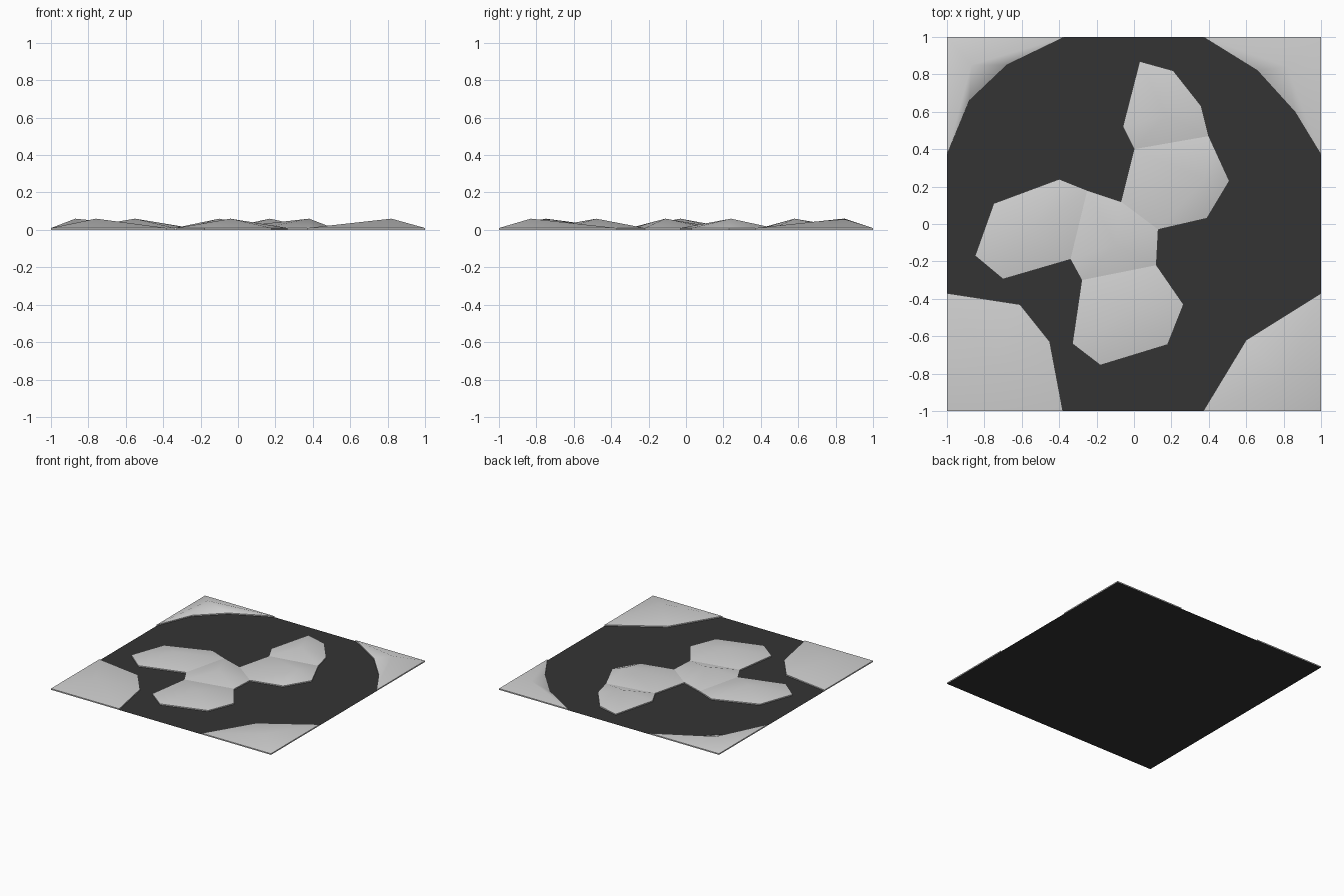
import bpy, bmesh, math

if "Cube" in bpy.data.objects:
    bpy.data.objects.remove(bpy.data.objects["Cube"])


def material(name, v):
    m = bpy.data.materials.new(name)
    m.diffuse_color = (v, v, v, 1)
    m.use_nodes = True
    m.node_tree.nodes["Principled BSDF"].inputs["Base Color"].default_value = m.diffuse_color
    return m


dark = material("charcoal", 0.034)
light = material("pale grey", 0.64)
RIM, PEAK = 0.01, 0.06


def finish(bm, name, mat):
    me = bpy.data.meshes.new(name)
    bm.to_mesh(me)
    bm.free()
    me.materials.append(mat)
    ob = bpy.data.objects.new(name, me)
    bpy.context.collection.objects.link(ob)
    return ob


def mound(name, peak, outline, walls):
    """Shallow smooth fan from a rim to one peak; short walls on the first 'walls' edges."""
    bm = bmesh.new()
    area = sum(a[0] * b[1] - b[0] * a[1]
               for a, b in zip(outline, outline[1:] + outline[:1]))
    top = bm.verts.new((*peak, PEAK))
    rim = [bm.verts.new((x, y, RIM)) for x, y in outline]
    wall_a = [bm.verts.new((x, y, RIM)) for x, y in outline]
    wall_b = [bm.verts.new((x, y, 0)) for x, y in outline]
    n = len(outline)
    for i in range(n):
        j = (i + 1) % n
        tri = [top, rim[i], rim[j]]
        quad = [wall_a[i], wall_b[i], wall_b[j], wall_a[j]]
        if area < 0:
            tri.reverse()
            quad.reverse()
        bm.faces.new(tri).smooth = True
        if i < walls:
            bm.faces.new(quad)
    loose = [v for v in bm.verts if not v.link_faces]
    bmesh.ops.delete(bm, geom=loose, context='VERTS')
    return finish(bm, name, light)


# dark flat base
bm = bmesh.new()
bm.faces.new([bm.verts.new((x, y, 0.001))
              for x, y in ((-1, -1), (1, -1), (1, 1), (-1, 1))])
low = bm.faces.new([bm.verts.new((x, y, 0))
                    for x, y in ((-1, -1), (-1, 1), (1, 1), (1, -1))])
finish(bm, "base", dark)

# four corner mounds
mound("corner_back_left", (-0.87, 0.85),
      [(-1, 0.37), (-0.88, 0.66), (-0.68, 0.85), (-0.37, 1), (-1, 1)], 5)
mound("corner_back_right", (0.82, 0.84),
      [(0.37, 1), (0.66, 0.82), (0.86, 0.6), (1, 0.37), (1, 1)], 5)
mound("corner_front_right", (0.82, -0.83),
      [(1, -0.37), (0.6, -0.62), (0.37, -1), (1, -1)], 4)
mound("corner_front_left", (-0.76, -0.75),
      [(-0.38, -1), (-0.45, -0.63), (-0.61, -0.43), (-1, -0.37), (-1, -1)], 5)

# middle island: five joined lobes, seams without walls (seam edges listed last)
mound("lobe_back", (0.17, 0.58),
      [(0.4, 0.47), (0.36, 0.63), (0.21, 0.82), (0.03, 0.87), (-0.06, 0.52), (0, 0.4)], 5)
mound("lobe_right", (0.38, 0.24),
      [(0, 0.4), (-0.07, 0.12), (0.13, -0.03), (0.39, 0.03), (0.51, 0.23), (0.4, 0.47)], 5)
mound("lobe_centre", (-0.1, -0.11),
      [(-0.25, 0.18), (-0.07, 0.12), (0.13, -0.03), (0.12, -0.22),
       (-0.28, -0.3), (-0.34, -0.19)], 3)
mound("lobe_left", (-0.55, -0.03),
      [(-0.34, -0.19), (-0.7, -0.295), (-0.85, -0.17), (-0.75, 0.11),
       (-0.4, 0.24), (-0.25, 0.18)], 5)
mound("lobe_front", (-0.04, -0.48),
      [(-0.28, -0.3), (-0.33, -0.64), (-0.18, -0.755), (0.18, -0.645),
       (0.265, -0.43), (0.12, -0.22)], 5)
